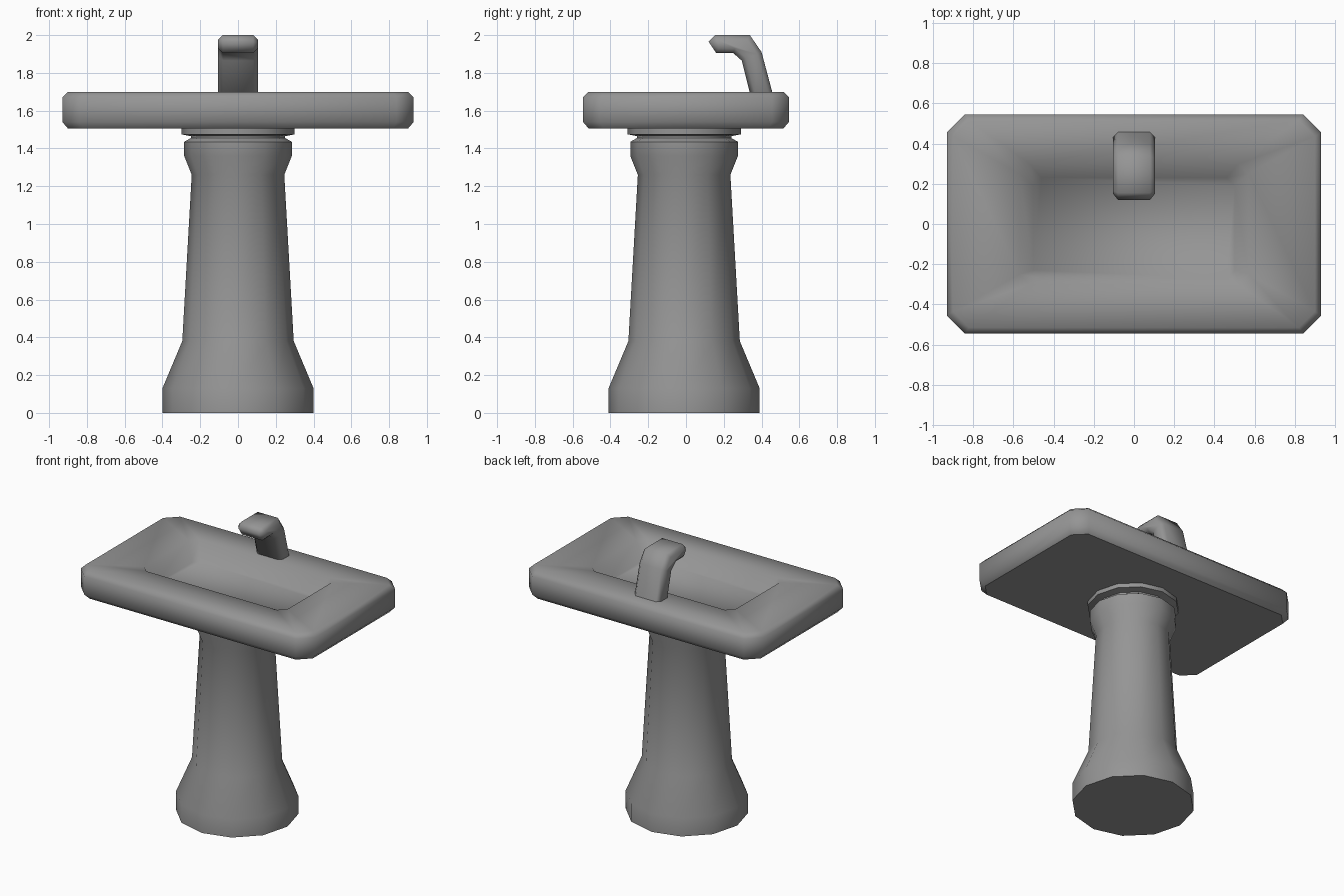
import bpy, bmesh, math

if "Cube" in bpy.data.objects:
    bpy.data.objects.remove(bpy.data.objects["Cube"])

# dark grey ceramic shared by all parts
grey = bpy.data.materials.new("dark_grey")
grey.diffuse_color = (0.3, 0.3, 0.3, 1)
grey.use_nodes = True
grey.node_tree.nodes["Principled BSDF"].inputs["Base Color"].default_value = grey.diffuse_color


def finish(name, bm, angle=55):
    bmesh.ops.recalc_face_normals(bm, faces=bm.faces)
    mesh = bpy.data.meshes.new(name)
    bm.to_mesh(mesh)
    bm.free()
    mesh.materials.append(grey)
    ob = bpy.data.objects.new(name, mesh)
    bpy.context.collection.objects.link(ob)
    bpy.ops.object.select_all(action='DESELECT')
    ob.select_set(True)
    bpy.context.view_layer.objects.active = ob
    bpy.ops.object.shade_smooth_by_angle(angle=math.radians(angle))
    return ob


def loft(name, rings, angle=55):
    """Skin a list of equal-length rings and cap both ends; the bottom rim stays sharp."""
    bm = bmesh.new()
    loops = [[bm.verts.new(p) for p in ring] for ring in rings]
    n = len(loops[0])
    for a, b in zip(loops, loops[1:]):
        for i in range(n):
            j = (i + 1) % n
            bm.faces.new((a[i], a[j], b[j], b[i]))
    bottom = bm.faces.new(loops[0][::-1])
    bm.faces.new(loops[-1])
    for e in bottom.edges:
        e.smooth = False
    return finish(name, bm, angle)


def circle(r, z, cy=-0.01, n=12):
    return [(r * math.cos(math.tau * i / n), cy + r * math.sin(math.tau * i / n), z)
            for i in range(n)]


def chamfered_rect(x, y, c, z, cy=0.0):
    return [(x, cy - y + c, z), (x, cy + y - c, z), (x - c, cy + y, z), (c - x, cy + y, z),
            (-x, cy + y - c, z), (-x, cy - y + c, z), (c - x, cy - y, z), (x - c, cy - y, z)]


# turned pedestal with neck groove and collar
column = [(0.40, 0), (0.40, 0.13), (0.295, 0.38), (0.245, 1.26), (0.285, 1.36),
          (0.285, 1.435), (0.25, 1.455), (0.25, 1.465), (0.30, 1.475), (0.30, 1.51)]
loft("pedestal", [circle(r, z) for r, z in column])

# basin slab with softened rims and a recessed bowl
slab = [(0.90, 0.515, 0.08, 1.505), (0.93, 0.545, 0.09, 1.54), (0.93, 0.545, 0.09, 1.67),
        (0.90, 0.515, 0.08, 1.70), (0.57, 0.30, 0.05, 1.70)]
bowl = [(0.50, 0.25, 0.04, 1.58, -0.02)]
loft("basin", [chamfered_rect(*s) for s in slab + bowl], 85)

# tap: side profile extruded across x, with its side rims bevelled
profile = [(0.467, 1.66), (0.40, 1.91), (0.338, 2.0), (0.155, 2.0), (0.12, 1.965),
           (0.16, 1.905), (0.25, 1.905), (0.295, 1.865), (0.347, 1.66)]
bm = bmesh.new()
side = bm.faces.new([bm.verts.new((-0.105, y, z)) for y, z in profile])
ext = bmesh.ops.extrude_face_region(bm, geom=[side], use_keep_orig=True)
bmesh.ops.translate(bm, vec=(0.21, 0, 0),
                    verts=[v for v in ext["geom"] if isinstance(v, bmesh.types.BMVert)])
rims = [e for e in bm.edges if abs(e.verts[0].co.x - e.verts[1].co.x) < 1e-5]
bmesh.ops.bevel(bm, geom=rims, offset=0.025, offset_type='OFFSET', segments=1,
                affect='EDGES', profile=0.5)
finish("tap", bm, 65)
